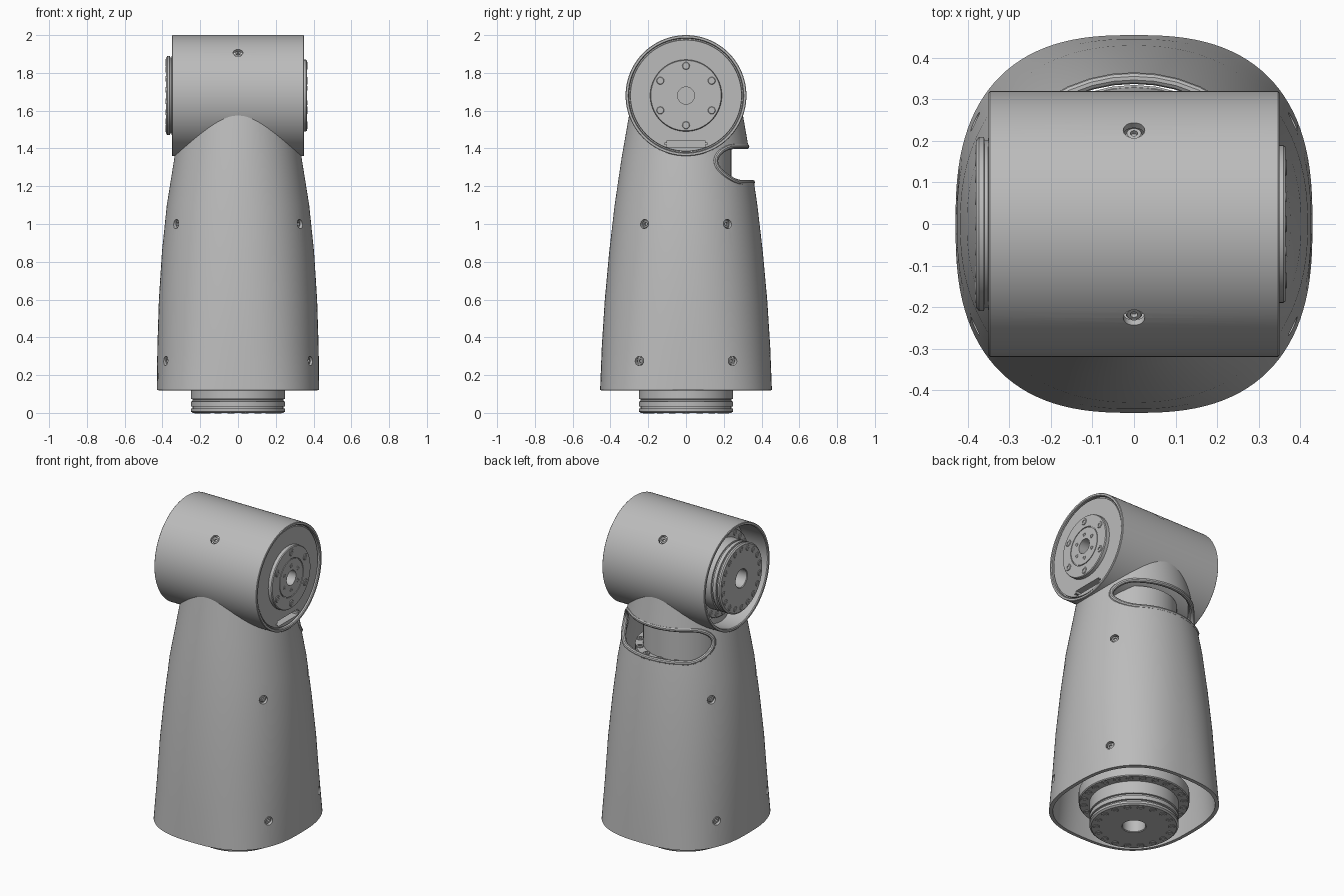
import bpy, bmesh
from math import cos, sin, pi, radians
from mathutils import Matrix, Vector

if "Cube" in bpy.data.objects:
    bpy.data.objects.remove(bpy.data.objects["Cube"])

GREY = (0.5, 0.5, 0.5, 1)
grey = bpy.data.materials.new("plain grey")
grey.use_nodes = True
grey.diffuse_color = GREY
grey.node_tree.nodes["Principled BSDF"].inputs["Base Color"].default_value = GREY

HEAD_Z, HEAD_R = 1.68, 0.32
HEAD = Matrix.Translation((0, 0, HEAD_Z)) @ Matrix.Rotation(pi / 2, 4, 'Y')


def add(name, bm):
    bmesh.ops.remove_doubles(bm, verts=bm.verts, dist=1e-5)
    bmesh.ops.recalc_face_normals(bm, faces=bm.faces)
    me = bpy.data.meshes.new(name)
    bm.to_mesh(me)
    bm.free()
    ob = bpy.data.objects.new(name, me)
    bpy.context.collection.objects.link(ob)
    me.materials.append(grey)
    return ob


def skin(bm, rings, closed=False):
    """Join successive rings of vertices with quads."""
    n = len(rings[0])
    pairs = list(zip(rings, rings[1:]))
    if closed:
        pairs.append((rings[-1], rings[0]))
    for a, b in pairs:
        for i in range(n):
            j = (i + 1) % n
            bm.faces.new((a[i], a[j], b[j], b[i]))


def lathe(name, profile, mats, seg=64, closed=False):
    """Turn an (r, h) profile about local z, once for each matrix."""
    bm = bmesh.new()
    for m in mats:
        rings = [[bm.verts.new(m @ Vector((r * cos(2 * pi * i / seg), r * sin(2 * pi * i / seg), h)))
                  for i in range(seg)] for r, h in profile]
        skin(bm, rings, closed)
    return add(name, bm)


def around(m, count, r, h, start=0.0):
    return [m @ Matrix.Rotation(start + 2 * pi * i / count, 4, 'Z') @ Matrix.Translation((r, 0, h))
            for i in range(count)]


def activate(ob):
    bpy.ops.object.select_all(action='DESELECT')
    ob.select_set(True)
    bpy.context.view_layer.objects.active = ob


def apply_mod(ob, kind, **props):
    mod = ob.modifiers.new(kind.title(), kind)
    for key, value in props.items():
        setattr(mod, key, value)
    activate(ob)
    bpy.ops.object.modifier_apply(modifier=mod.name)


def cut(ob, cutter):
    apply_mod(ob, 'BOOLEAN', operation='DIFFERENCE', object=cutter, solver='EXACT')
    bpy.data.objects.remove(cutter)


def rod(r, h0, h1):
    return [(0, h0), (r, h0), (r, h1), (0, h1)]


# Housing section: height, half width, half depth, squareness
SECTIONS = [(0.12, .43, .455, 2.6), (0.35, .427, .446, 2.35), (0.6, .419, .43, 2.25), (0.85, .403, .407, 2.15),
            (1.1, .377, .378, 2.1), (1.35, .337, .341, 2), (1.7, .275, .28, 2)]


def section(z):
    for lo, hi in zip(SECTIONS, SECTIONS[1:]):
        if z <= hi[0]:
            t = (z - lo[0]) / (hi[0] - lo[0])
            return [p + (q - p) * t for p, q in zip(lo, hi)][1:]


def side_x(y, z):
    a, b, n = section(z)
    return a * (1 - abs(y / b) ** n) ** (1 / n)


def back_y(x, z):
    a, b, n = section(z)
    return b * (1 - abs(x / a) ** n) ** (1 / n)


# Tapered housing, open below, saddle cut to the head
def power(v, n):
    return (1 if v > 0 else -1) * abs(v) ** (2 / n)


bm = bmesh.new()
rings = []
for z, a, b, n in SECTIONS:
    rings.append([bm.verts.new((a * power(cos(t), n), b * power(sin(t), n), z))
                  for t in (2 * pi * (i + .5) / 112 for i in range(112))])
skin(bm, rings)
housing = add("tapered_housing", bm)
apply_mod(housing, 'SOLIDIFY', thickness=0.022, offset=-1)
cut(housing, lathe("saddle_cutter", rod(HEAD_R, -1, 1), [HEAD], 96))

# Rear window with a rounded lip
SLOT_X, SLOT_Z, SLOT_R = 0.3, 1.315, 0.095
slot = []
for side, start in ((1, -pi / 2), (-1, pi / 2)):
    cx = side * (SLOT_X - SLOT_R)
    slot += [(cx + SLOT_R * cos(start + pi * i / 14), SLOT_Z + SLOT_R * sin(start + pi * i / 14))
             for i in range(15)]
    slot += [(cx * (1 - k / 4), SLOT_Z + side * SLOT_R) for k in range(1, 8)]
bm = bmesh.new()
near, far = [[bm.verts.new((x, y, z)) for x, z in slot] for y in (0.06, 0.6)]
skin(bm, [near, far])
bm.faces.new(near)
bm.faces.new(far)
cut(housing, add("window_cutter", bm))

curve = bpy.data.curves.new("window_lip", 'CURVE')
curve.dimensions = '3D'
curve.bevel_depth, curve.bevel_resolution = 0.014, 3
spline = curve.splines.new('POLY')
spline.points.add(len(slot) - 1)
for p, (x, z) in zip(spline.points, slot):
    p.co = (x, back_y(x, z) - 0.009, z, 1)
spline.use_cyclic_u = True
lip = bpy.data.objects.new("window_lip", curve)
bpy.context.collection.objects.link(lip)
curve.materials.append(grey)
activate(lip)
bpy.ops.object.convert(target='MESH')

# Housing screw holes, four on each side
SCREW = [(0, -.008), (.009, -.008), (.009, .003), (.017, .003), (.02, 0), (.02, -.02), (0, -.02)]
spots = []
for y, z in ((.22, 1.0), (.247, .275)):
    a, b, n = section(z)
    for sx in (1, -1):
        for sy in (1, -1):
            x = side_x(y, z)
            out = Vector((sx * x / a ** 2, sy * y / b ** 2, 0))
            spots.append(Matrix.Translation((sx * x, sy * y, z)) @ out.to_track_quat('Z', 'Y').to_matrix().to_4x4())
cut(housing, lathe("hole_cutter", rod(.025, -.05, .05), spots, 24))
lathe("housing_screws", SCREW, [m @ Matrix.Translation((0, 0, -.014)) for m in spots], 20)

# Head barrel: tube with a bulkhead
barrel = lathe("head_barrel", [(.302, -.345), (.306, -.35), (.317, -.35), (HEAD_R, -.347), (HEAD_R, .347), (.317, .35),
                               (.306, .35), (.302, .345), (.302, -.17), (.2, -.17), (.2, -.19), (.302, -.19)],
               [HEAD], 112, True)
tops = [Matrix.Translation((0, 0, HEAD_Z)) @ Matrix.Rotation(radians(s * 45), 4, 'X')
        @ Matrix.Translation((0, 0, HEAD_R)) for s in (1, -1)]
cut(barrel, lathe("barrel_hole_cutter", rod(.026, -.05, .05), tops, 24))
lathe("barrel_screws", SCREW, [m @ Matrix.Translation((0, 0, -.014)) for m in tops], 20)

# End cap with a slot at its foot
cap = lathe("end_cap", [(.05, .28), (.302, .28), (.302, .33), (.296, .33), (.294, .34), (.05, .34)],
            [HEAD], 96, True)
bm = bmesh.new()
bmesh.ops.create_cube(bm, size=1)
bmesh.ops.transform(bm, matrix=Matrix.Translation((.33, 0, 1.425)) @ Matrix.Diagonal((.07, .23, .035, 1)),
                    verts=bm.verts)
bmesh.ops.bevel(bm, geom=[e for e in bm.edges if abs(e.verts[0].co.x - e.verts[1].co.x) > .01],
                offset=.014, segments=4, affect='EDGES')
cut(cap, add("slot_cutter", bm))

# Output flange with bolts and pin holes
lathe("output_flange", [(.19, .3), (.19, .36), (.186, .365), (.118, .365), (.118, .36), (.113, .36), (.113, .365),
                        (.045, .365), (.045, .2), (0, .2)], [HEAD], 72)
lathe("flange_bolts", SCREW, around(HEAD, 6, .157, .366), 20)
lathe("flange_pins", [(.007, 0), (.007, .002), (.012, .002), (.012, 0)], around(HEAD, 6, .075, .365), 14)


# Drive unit: grooved hub, collar and bolt circles
def drive(name, m, length):
    lathe(name + "_drive", [(0, .35), (.065, .35), (.065, .004), (.069, 0), (.24, 0), (.25, .008), (.25, .022),
                            (.24, .024), (.24, .033), (.25, .035), (.25, .06), (.241, .062), (.241, .072),
                            (.25, .074), (.25, .15), (.305, .15), (.31, .155), (.31, .22), (.305, .225),
                            (.24, .225), (.24, length), (0, length)], [m], 80)
    flip = m @ Matrix.Rotation(pi, 4, 'X')
    lathe(name + "_hub_bolts", SCREW, around(flip @ Matrix.Diagonal((1, 1, 1, 1)), 18, .212, 0), 14)
    lathe(name + "_collar_bolts", SCREW, around(flip, 24, .282, -.15), 14)


drive("base", Matrix.Identity(4), 1.42)
drive("head", Matrix.Translation((-.38, 0, HEAD_Z)) @ Matrix.Rotation(pi / 2, 4, 'Y') @ Matrix.Scale(.84, 4), .6)

# Upper mounting ring seen through the window
lathe("upper_ring", [(.235, 1.14), (.285, 1.14), (.285, 1.18), (.235, 1.18)], [Matrix.Identity(4)], 64, True)
lathe("upper_ring_bolts", SCREW, around(Matrix.Identity(4), 16, .262, 1.185), 14)

for ob in bpy.context.scene.objects:
    if ob.type == 'MESH':
        activate(ob)
        bpy.ops.object.shade_smooth_by_angle(angle=radians(32))
